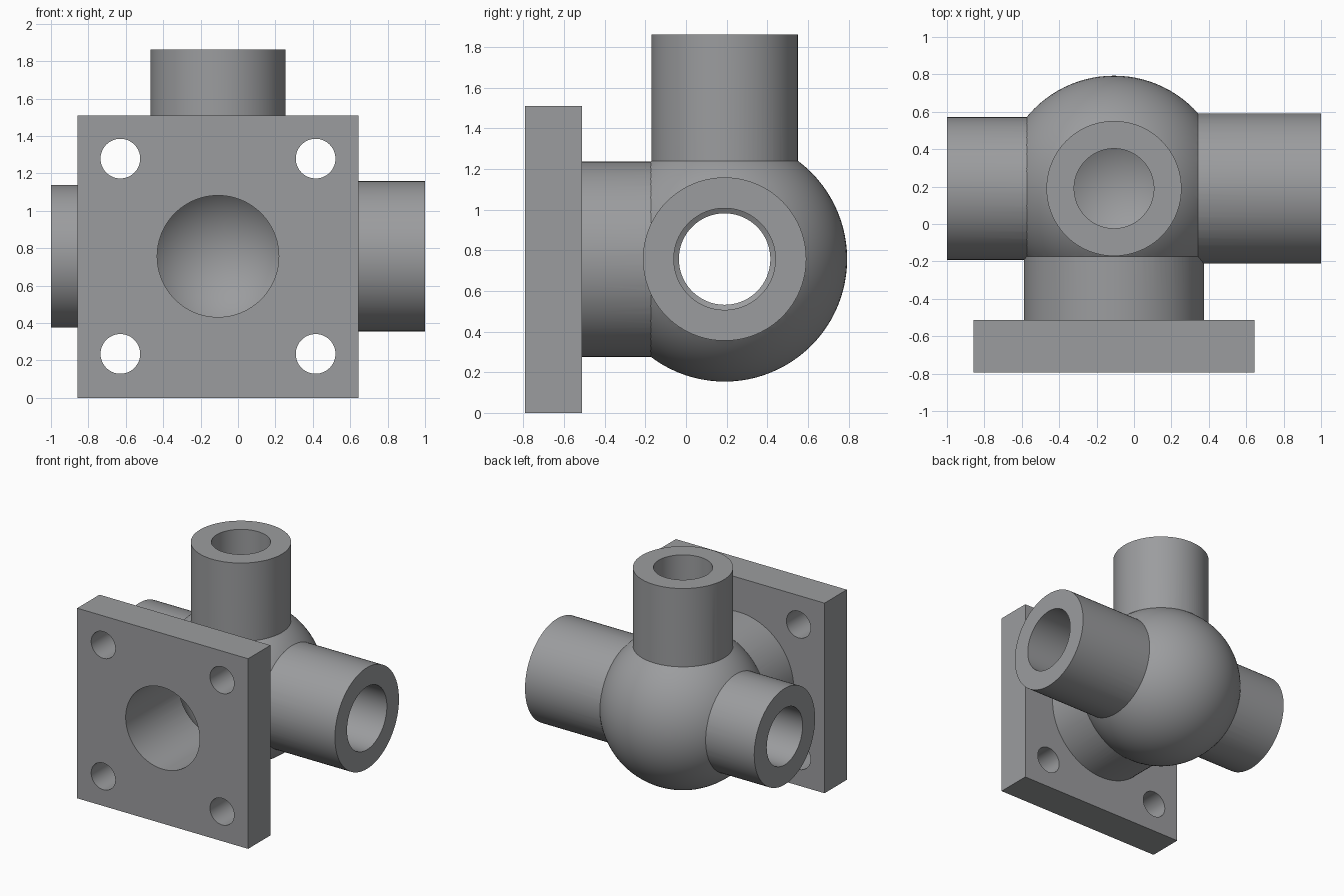
import bpy
from mathutils import Vector

if "Cube" in bpy.data.objects:
    bpy.data.objects.remove(bpy.data.objects["Cube"])

C = Vector((-0.107, 0.19, 0.757))    # centre of the ball
WALL = 0.15

grey = bpy.data.materials.new("cast_grey")
grey.diffuse_color = (0.33, 0.335, 0.345, 1)
grey.use_nodes = True
grey.node_tree.nodes["Principled BSDF"].inputs["Base Color"].default_value = grey.diffuse_color


def tube(name, direction, radius, start, end):
    """Solid cylinder along a direction, between two distances from the ball centre."""
    d = Vector(direction)
    bpy.ops.mesh.primitive_cylinder_add(
        vertices=96, radius=radius, depth=end - start,
        location=C + d * (start + end) / 2,
        rotation=d.to_track_quat('Z', 'Y').to_euler())
    ob = bpy.context.object
    ob.name = name
    return ob


def ball(name, radius):
    bpy.ops.mesh.primitive_uv_sphere_add(segments=96, ring_count=48, radius=radius, location=C)
    ob = bpy.context.object
    ob.name = name
    return ob


def combine(target, tool, operation):
    """Apply a boolean and remove the tool."""
    mod = target.modifiers.new(operation.lower(), 'BOOLEAN')
    mod.operation = operation
    mod.solver = 'EXACT'
    mod.object = tool
    bpy.context.view_layer.objects.active = target
    bpy.ops.object.modifier_apply(modifier=mod.name)
    bpy.data.objects.remove(tool, do_unlink=True)


# name, direction, outer radius, bore radius, distance of the open end
branches = [
    ("right_pipe", (1, 0, 0), 0.402, 0.250, 1.107),
    ("left_pipe", (-1, 0, 0), 0.382, 0.225, 0.893),
    ("top_pipe", (0, 0, 1), 0.361, 0.213, 1.105),
    ("flange_neck", (0, -1, 0), 0.481, 0.325, 0.85),
]

# Outer shape: ball, pipes and square flange
body = ball("pipe_junction", 0.603)
for name, d, outer, bore, end in branches:
    combine(body, tube(name, d, outer, 0.0, end), 'UNION')
bpy.ops.mesh.primitive_cube_add(size=1, location=(C.x, -0.653, 0.755))
flange = bpy.context.object
flange.name = "square_flange"
flange.scale = (1.502, 0.28, 1.51)
combine(body, flange, 'UNION')

# Hollow inside: round chamber and one bore per branch
combine(body, ball("chamber", 0.603 - WALL), 'DIFFERENCE')
for name, d, outer, bore, end in branches:
    end = 1.1 if name == "flange_neck" else end + 0.1
    combine(body, tube(name + "_bore", d, bore, 0.25, end), 'DIFFERENCE')

# Bolt holes in the flange corners
for sx in (-1, 1):
    for sz in (-1, 1):
        hole = tube("bolt_hole", (0, -1, 0), 0.106, 0.65, 1.1)
        hole.location.x += sx * 0.522
        hole.location.z += sz * 0.522
        combine(body, hole, 'DIFFERENCE')

# Finish
body.data.materials.clear()
body.data.materials.append(grey)
bpy.ops.object.select_all(action='DESELECT')
body.select_set(True)
bpy.context.view_layer.objects.active = body
bpy.ops.object.shade_smooth_by_angle()
